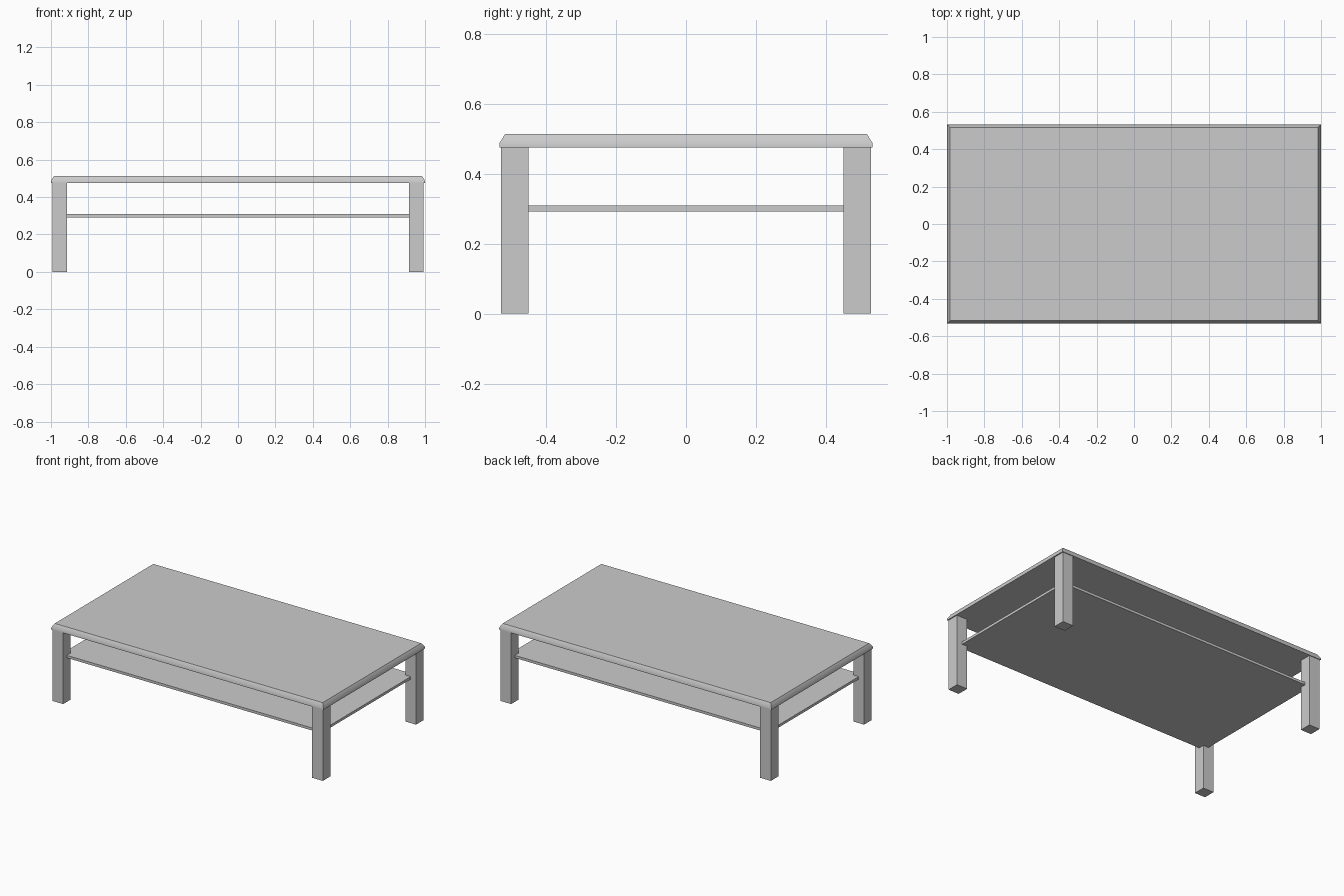
import bpy
import bmesh
import math

cube = bpy.data.objects.get("Cube")
if cube:
    bpy.data.objects.remove(cube, do_unlink=True)

grey = bpy.data.materials.new("light_grey")
grey.use_nodes = True
colour = (0.6, 0.6, 0.6, 1)
grey.diffuse_color = colour
grey.node_tree.nodes["Principled BSDF"].inputs["Base Color"].default_value = colour


def box(name, centre, size):
    """Axis-aligned box with its mesh centred on the object's origin."""
    mesh = bpy.data.meshes.new(name)
    bm = bmesh.new()
    bmesh.ops.create_cube(bm, size=1)
    bmesh.ops.scale(bm, vec=size, verts=bm.verts)
    bm.to_mesh(mesh)
    bm.free()
    mesh.materials.append(grey)
    obj = bpy.data.objects.new(name, mesh)
    obj.location = centre
    bpy.context.collection.objects.link(obj)
    return obj


TOP_Z, UNDERSIDE_Z = 0.513, 0.475
LEG = 0.078
LEG_X, LEG_Y = 0.954, 0.489

# Table top: lower slab with a sloped rim rising to a smaller upper face
top = box("table_top", (0, 0, (TOP_Z + UNDERSIDE_Z) / 2),
          (2, 1.066, TOP_Z - UNDERSIDE_Z))
bm = bmesh.new()
bm.from_mesh(top.data)
bm.faces.ensure_lookup_table()
upper = max(bm.faces, key=lambda f: f.calc_center_median().z)
extruded = bmesh.ops.extrude_face_region(bm, geom=[upper])
bmesh.ops.delete(bm, geom=[upper], context="FACES_ONLY")
new_verts = [g for g in extruded["geom"] if isinstance(g, bmesh.types.BMVert)]
ring = [v for v in bm.verts if v.co.z > 0 and v not in new_verts]
for v in ring:
    v.co.z -= 0.026
for v in new_verts:
    v.co.x -= math.copysign(0.016, v.co.x)
    v.co.y -= math.copysign(0.016, v.co.y)
bmesh.ops.recalc_face_normals(bm, faces=bm.faces)
bm.to_mesh(top.data)
bm.free()

# Rim shades softly, the upper face stays crisp
bpy.ops.object.select_all(action="DESELECT")
top.select_set(True)
bpy.context.view_layer.objects.active = top
bpy.ops.object.shade_smooth_by_angle(angle=math.radians(40))

# Lower shelf, corners let into the legs
box("shelf", (0, 0, 0.3), (LEG_X * 2, LEG_Y * 2, 0.017))

# Square legs
for side, sx in (("left", 1), ("right", -1)):
    for end, sy in (("front", -1), ("back", 1)):
        box(f"{end}_{side}_leg", (sx * LEG_X, sy * LEG_Y, UNDERSIDE_Z / 2),
            (LEG, LEG, UNDERSIDE_Z))
